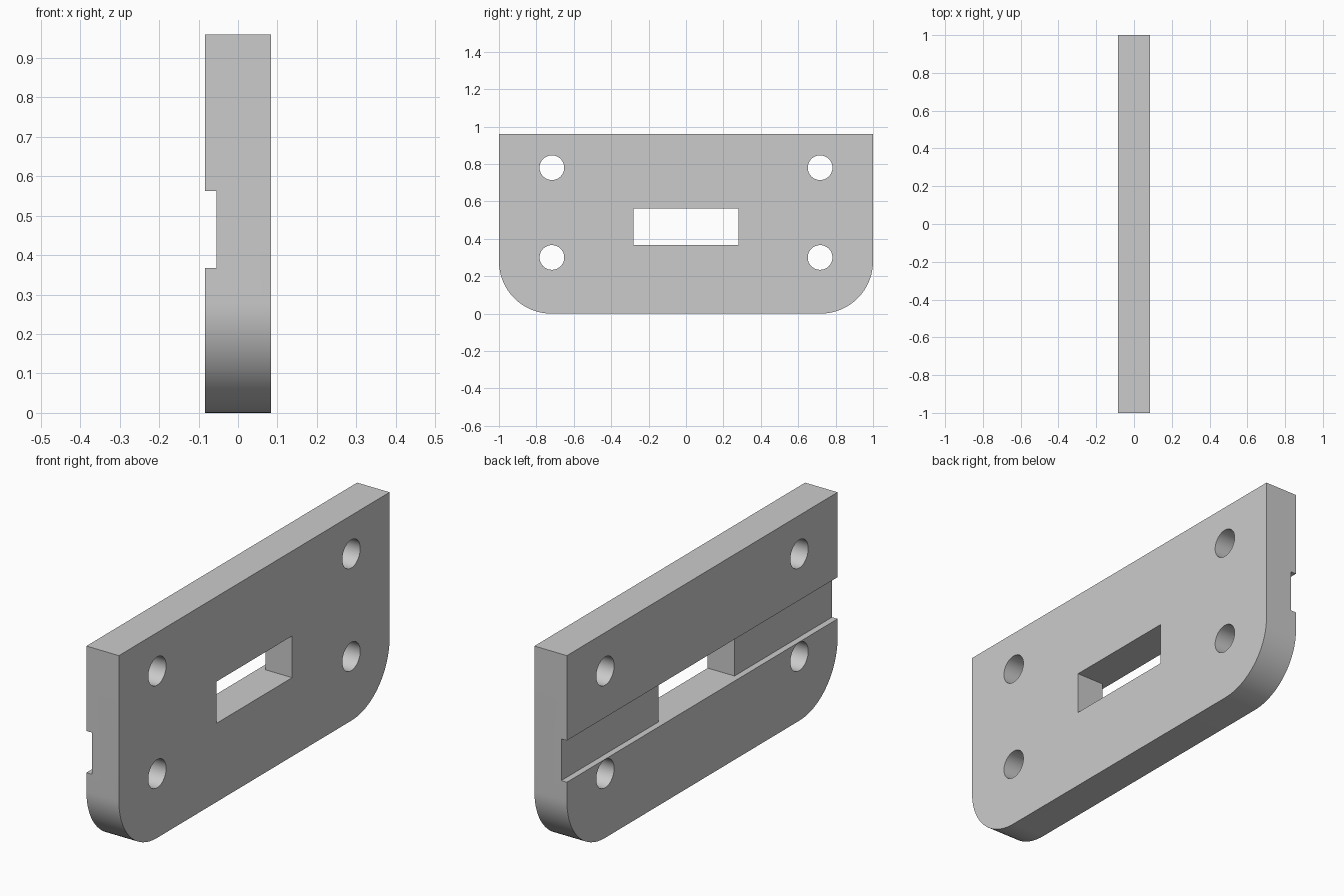
import bpy
import bmesh
from math import radians, sin, cos
from mathutils import Matrix

HALF_T, HEIGHT, CORNER = 0.084, 0.96, 0.28
SLOT_LOW, SLOT_HIGH = 0.368, 0.563

cube = bpy.data.objects.get("Cube")
if cube:
    bpy.data.objects.remove(cube, do_unlink=True)

grey = bpy.data.materials.new("plain grey")
grey.use_nodes = True
colour = (0.6, 0.6, 0.6, 1)
grey.diffuse_color = colour
grey.node_tree.nodes["Principled BSDF"].inputs["Base Color"].default_value = colour


def make_object(name, bm):
    bmesh.ops.recalc_face_normals(bm, faces=bm.faces)
    mesh = bpy.data.meshes.new(name)
    bm.to_mesh(mesh)
    bm.free()
    mesh.materials.append(grey)
    obj = bpy.data.objects.new(name, mesh)
    bpy.context.collection.objects.link(obj)
    return obj


def box(name, low, high):
    bm = bmesh.new()
    size = [b - a for a, b in zip(low, high)]
    centre = [(a + b) / 2 for a, b in zip(low, high)]
    bmesh.ops.create_cube(bm, size=1, matrix=Matrix.Translation(centre) @ Matrix.Diagonal((*size, 1)))
    return make_object(name, bm)


def hole(name, y, z):
    bm = bmesh.new()
    bmesh.ops.create_cone(bm, cap_ends=True, segments=48, radius1=0.066, radius2=0.066, depth=0.5,
                          matrix=Matrix.Translation((0, y, z)) @ Matrix.Rotation(radians(90), 4, "Y"))
    return make_object(name, bm)


# Plate outline with two rounded lower corners, extruded through its thickness
outline = [(1, HEIGHT), (-1, HEIGHT)]
for side, start in ((-1, 180), (1, 270)):
    for i in range(25):
        a = radians(start + 90 * i / 24)
        outline.append((side * (1 - CORNER) + CORNER * cos(a), CORNER + CORNER * sin(a)))
bm = bmesh.new()
face = bm.faces.new([bm.verts.new((-HALF_T, y, z)) for y, z in outline])
grown = bmesh.ops.extrude_face_region(bm, geom=[face])
bmesh.ops.translate(bm, vec=(2 * HALF_T, 0, 0),
                    verts=[g for g in grown["geom"] if isinstance(g, bmesh.types.BMVert)])
plate = make_object("mounting_plate", bm)

# Full-width groove, central slot and four screw holes
cutters = [
    box("groove_cutter", (-0.3, -1.2, SLOT_LOW), (-0.055, 1.2, SLOT_HIGH)),
    box("slot_cutter", (-0.2, -0.28, SLOT_LOW), (0.2, 0.28, SLOT_HIGH)),
]
cutters += [hole("screw_hole_cutter", y, z) for y in (-0.717, 0.717) for z in (0.3, 0.78)]
for cutter in cutters:
    cutter.hide_render = True
    cutter.hide_viewport = True
    cut = plate.modifiers.new(cutter.name, "BOOLEAN")
    cut.operation = "DIFFERENCE"
    cut.solver = "EXACT"
    cut.object = cutter

# Apply the cuts, remove the helpers and smooth the curved walls
bpy.context.view_layer.update()
result = bpy.data.meshes.new_from_object(plate.evaluated_get(bpy.context.evaluated_depsgraph_get()))
plate.modifiers.clear()
plate.data = result
for cutter in cutters:
    bpy.data.objects.remove(cutter, do_unlink=True)
bpy.ops.object.select_all(action="DESELECT")
plate.select_set(True)
bpy.context.view_layer.objects.active = plate
bpy.ops.object.shade_smooth_by_angle(angle=radians(30))
